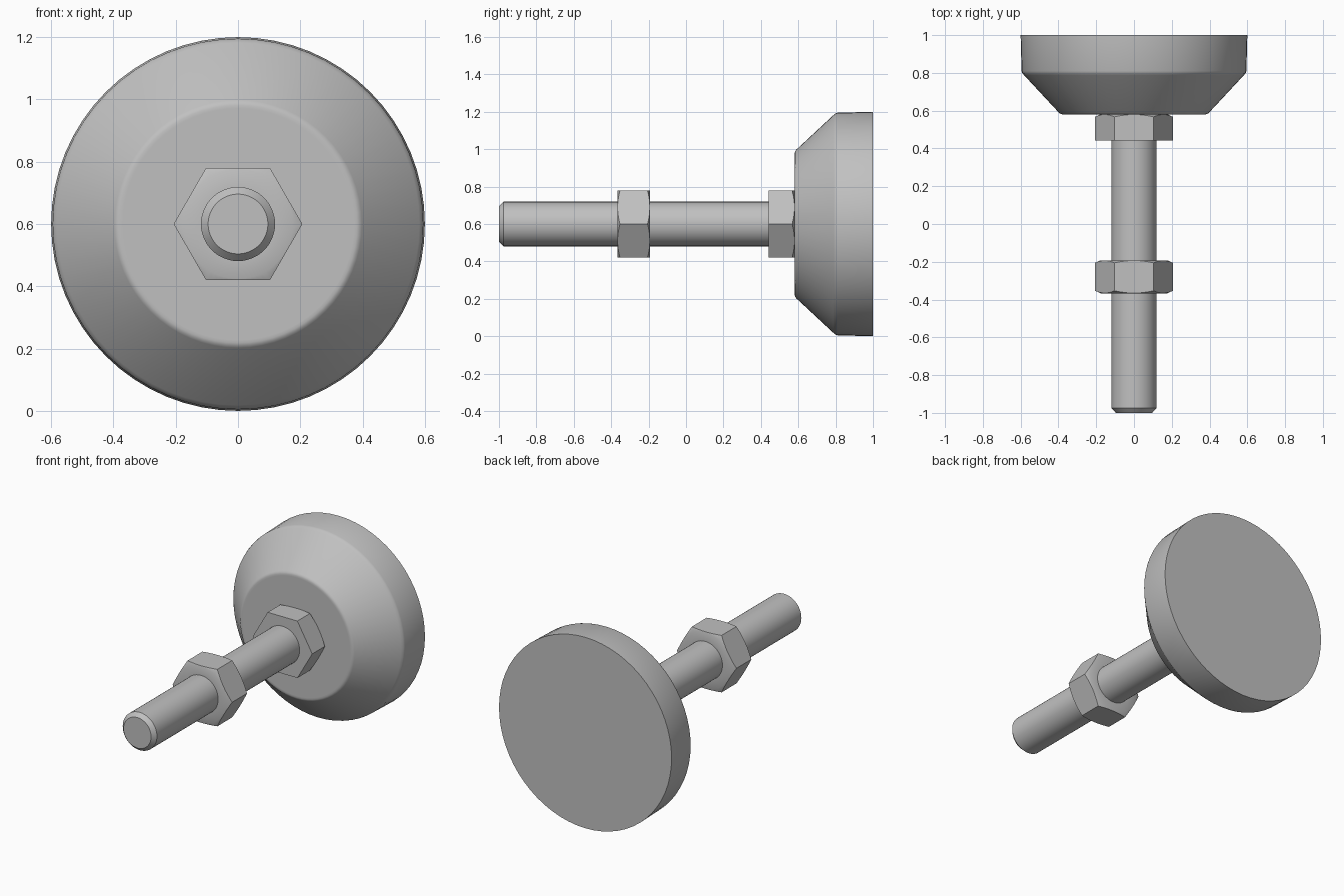
import bpy, bmesh, math

if "Cube" in bpy.data.objects:
    bpy.data.objects.remove(bpy.data.objects["Cube"])

AXIS_Z = 0.6

steel = bpy.data.materials.new("grey_steel")
steel.diffuse_color = (0.53, 0.53, 0.53, 1)
steel.use_nodes = True
steel.node_tree.nodes["Principled BSDF"].inputs["Base Color"].default_value = steel.diffuse_color


def lathe(name, profile, segments, closed=False):
    """Sweep profile(angle) -> [(radius, y), ...] around the y axis line."""
    bm = bmesh.new()
    rings = []
    for i in range(segments):
        a = 2 * math.pi * i / segments
        rings.append([bm.verts.new((r * math.cos(a), y, AXIS_Z + r * math.sin(a)))
                      for r, y in profile(a)])
    n = len(rings[0])
    for i in range(segments):
        p, q = rings[i], rings[(i + 1) % segments]
        for j in range(n if closed else n - 1):
            k = (j + 1) % n
            bm.faces.new((p[j], p[k], q[k], q[j]))
    if not closed:
        bm.faces.new([ring[0] for ring in rings])
        bm.faces.new([ring[-1] for ring in rings])
    bmesh.ops.recalc_face_normals(bm, faces=bm.faces)
    mesh = bpy.data.meshes.new(name)
    bm.to_mesh(mesh)
    bm.free()
    mesh.materials.append(steel)
    ob = bpy.data.objects.new(name, mesh)
    bpy.context.collection.objects.link(ob)
    bpy.ops.object.select_all(action='DESELECT')
    ob.select_set(True)
    bpy.context.view_layer.objects.active = ob
    bpy.ops.object.shade_smooth_by_angle(angle=math.radians(30))
    return ob


def hexagon(name, y0, y1, chamfer_front, chamfer_back):
    """Hexagonal nut whose corners are trimmed by a cone at the chosen ends."""
    flat, bore, slope = 0.179, 0.112, 0.45

    def profile(a):
        off = math.radians((math.degrees(a) + 1e-6) % 60 - 30)
        r = flat / math.cos(off)
        drop = (r - flat + 0.003) * slope
        return [(bore, y0), (flat - 0.003, y0), (r, y0 + drop * chamfer_front),
                (r, y1 - drop * chamfer_back), (flat - 0.003, y1), (bore, y1)]
    return lathe(name, profile, 72, closed=True)


# Foot pad: flat back, slightly tapered rim, cone and softened edges
foot = [(0.6, 1.0), (0.595, 0.81), (0.591, 0.798), (0.582, 0.788),
        (0.398, 0.59), (0.391, 0.584), (0.382, 0.581), (0.372, 0.581)]
lathe("foot_pad", lambda a: foot, 64)

# Threaded stem with a chamfered tip
stem = [(0.096, -1.0), (0.119, -0.975), (0.119, 0.6)]
lathe("stem", lambda a: stem, 48)

# Lock nut on the stem and hexagonal collar against the foot
hexagon("lock_nut", -0.367, -0.192, 1, 1)
hexagon("stem_collar", 0.442, 0.581, 0, 1)
